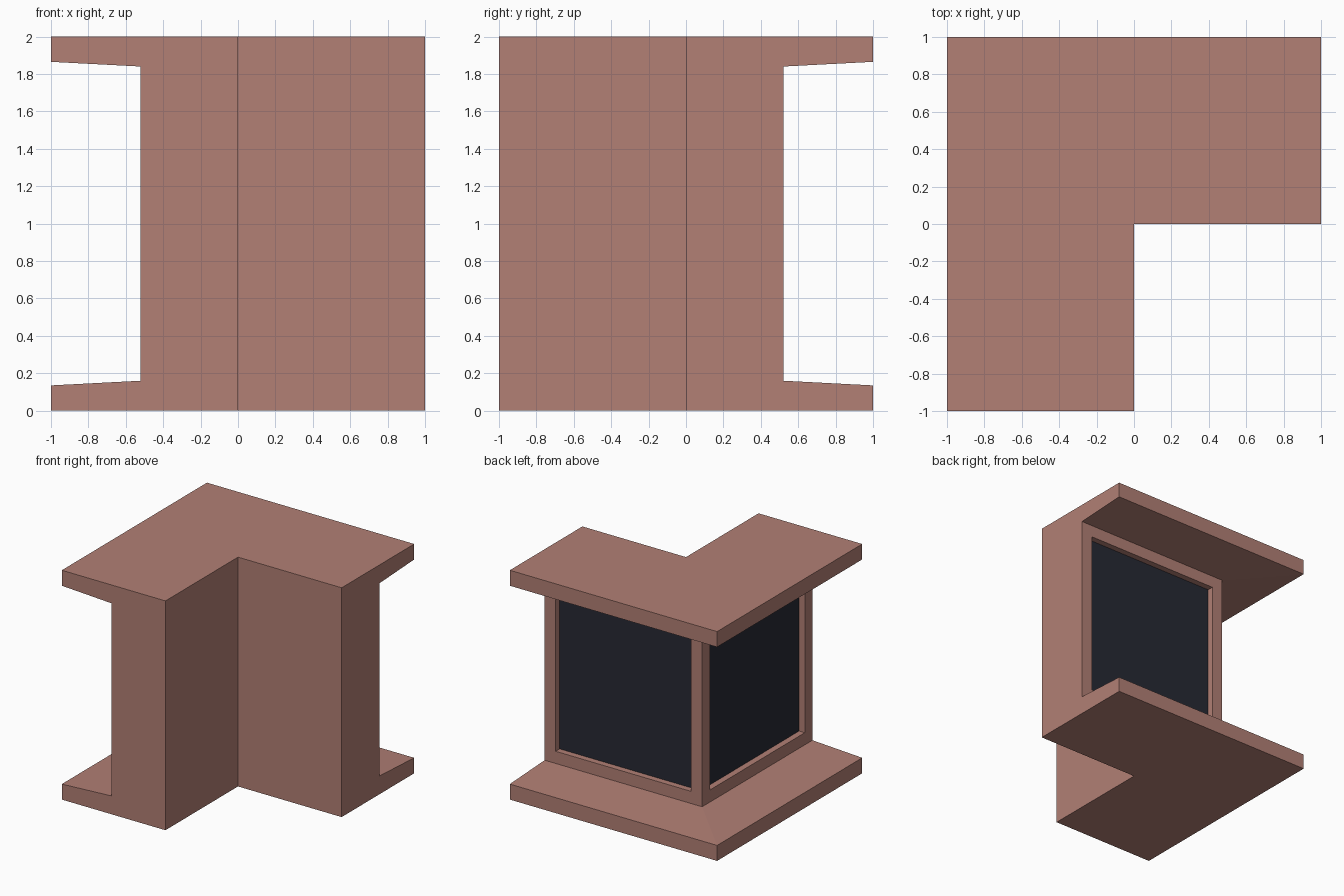
import bpy
import bmesh

cube = bpy.data.objects.get("Cube")
if cube:
    bpy.data.objects.remove(cube, do_unlink=True)


def make_material(name, colour):
    mat = bpy.data.materials.new(name)
    mat.use_nodes = True
    mat.diffuse_color = (*colour, 1)
    mat.node_tree.nodes["Principled BSDF"].inputs["Base Color"].default_value = (*colour, 1)
    return mat


clay = make_material("clay", (0.445, 0.214, 0.178))
dark_glass = make_material("dark glass", (0.02, 0.0225, 0.034))

WALL = 0.52      # wall face distance from the inner corner planes
FRAME = 0.106    # width of the window frame
RECESS = 0.055   # depth of the glass

# Lower half of the wall and ledge profile: (distance outward, height)
lower = [(0, 0), (1, 0), (1, 0.135), (WALL, 0.16)]
profile = lower + [(d, 2 - z) for d, z in reversed(lower)]

# Sweep the profile around the corner with a mitre
bm = bmesh.new()
rings = [
    [bm.verts.new((1, d, z)) for d, z in profile],
    [bm.verts.new((-d, d, z)) for d, z in profile],
    [bm.verts.new((-d, -1, z)) for d, z in profile],
]
wall_faces = []
count = len(profile)
for a, b in zip(rings, rings[1:]):
    for i in range(count):
        j = (i + 1) % count
        face = bm.faces.new((a[i], a[j], b[j], b[i]))
        if profile[i][0] == WALL and profile[j][0] == WALL:
            wall_faces.append(face)

# End caps
bm.faces.new(rings[0])
bm.faces.new(rings[-1])
bmesh.ops.recalc_face_normals(bm, faces=bm.faces[:])

# Windows: frame border, then recessed glass
bmesh.ops.inset_individual(bm, faces=wall_faces, thickness=FRAME, use_even_offset=True)
for face in wall_faces:
    inward = -face.normal.copy()
    result = bmesh.ops.extrude_discrete_faces(bm, faces=[face])
    pane = result["faces"][0]
    bmesh.ops.translate(bm, verts=pane.verts[:], vec=inward * RECESS)
    pane.material_index = 1

mesh = bpy.data.meshes.new("corner_window_wall")
bm.to_mesh(mesh)
bm.free()
mesh.materials.append(clay)
mesh.materials.append(dark_glass)
wall = bpy.data.objects.new("corner_window_wall", mesh)
bpy.context.collection.objects.link(wall)
